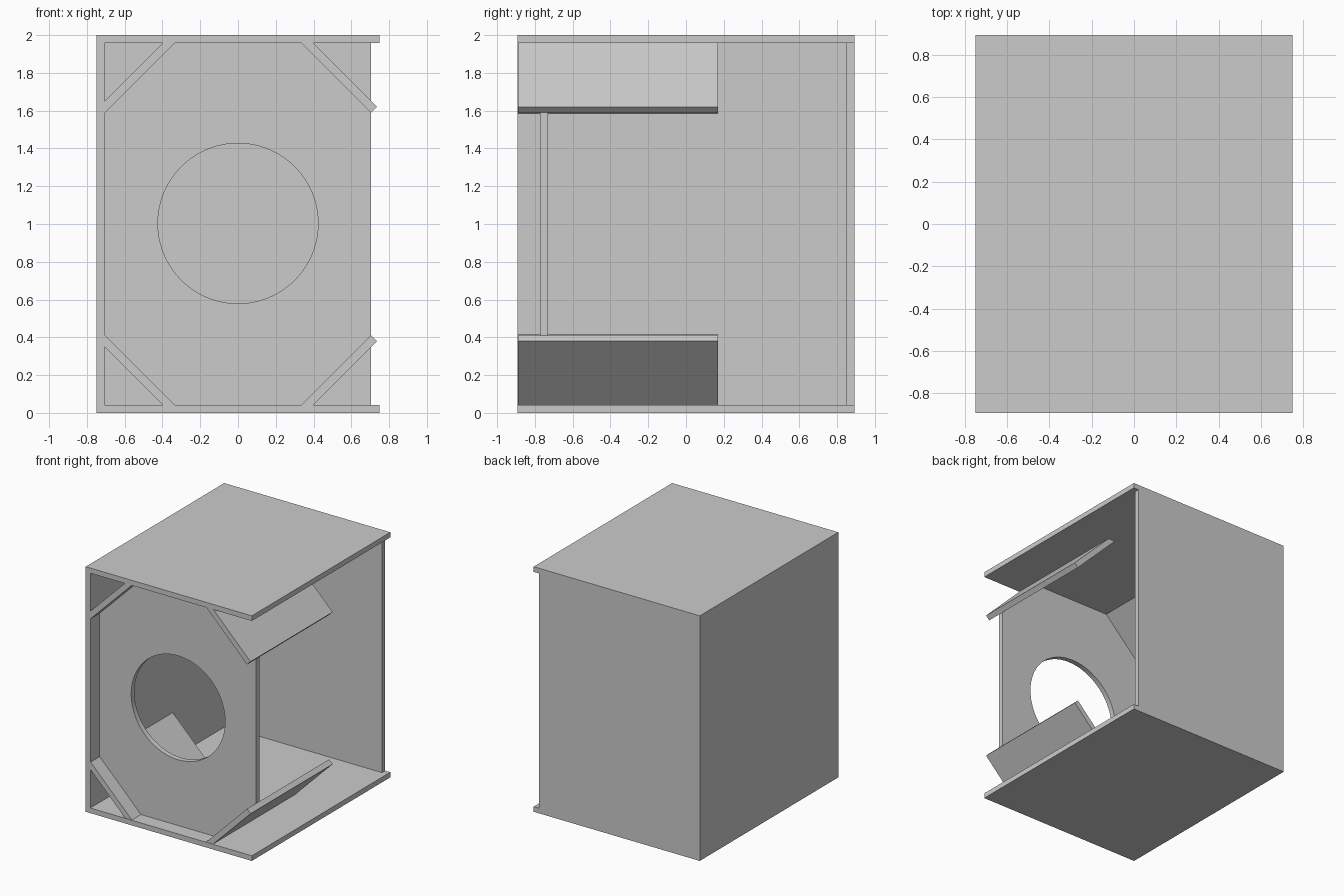
import bpy, bmesh
from math import cos, sin, pi, radians

cube = bpy.data.objects.get("Cube")
if cube:
    bpy.data.objects.remove(cube, do_unlink=True)

mat = bpy.data.materials.new("plain grey")
mat.use_nodes = True
GREY = (0.6, 0.6, 0.6, 1)
mat.diffuse_color = GREY
mat.node_tree.nodes["Principled BSDF"].inputs["Base Color"].default_value = GREY

T = 0.042                      # board thickness
W, D, H = 0.75, 0.893, 2.0     # half width, half depth, height
LEFT, RIGHT = -W + T, 0.704    # inner limits of the boards across x


def prism(name, profile, y0, y1):
    """Extrude an x-z outline from y0 to y1."""
    bm = bmesh.new()
    face = bm.faces.new([bm.verts.new((x, y0, z)) for x, z in profile])
    new = bmesh.ops.extrude_face_region(bm, geom=[face])["geom"]
    bmesh.ops.translate(bm, vec=(0, y1 - y0, 0),
                        verts=[v for v in new if isinstance(v, bmesh.types.BMVert)])
    bmesh.ops.recalc_face_normals(bm, faces=bm.faces)
    mesh = bpy.data.meshes.new(name)
    bm.to_mesh(mesh)
    bm.free()
    mesh.materials.append(mat)
    obj = bpy.data.objects.new(name, mesh)
    bpy.context.collection.objects.link(obj)
    return obj


def board(name, x0, x1, z0, z1, y0=-D, y1=D):
    return prism(name, [(x0, z0), (x1, z0), (x1, z1), (x0, z1)], y0, y1)


# Outer case, open at the front and on one side
board("bottom_panel", -W, W, 0, T)
board("top_panel", -W, W, H - T, H)
board("side_panel", -W, LEFT, T, H - T)
board("back_panel", LEFT, RIGHT, T, H - T, D - T, D)

# Diagonal corner braces: square ends on the open side, trimmed at the side panel
inner, outer, tip = 0.335, 0.398, 0.0315
drop = RIGHT - inner
open_end = [(inner, H - T), (RIGHT, H - T - drop),
            (RIGHT + tip, H - T - drop + tip), (outer, H - T)]
wall_end = [(-inner, H - T), (LEFT, H - T + LEFT + inner),
            (LEFT, H - T + LEFT + outer), (-outer, H - T)]
for side, outline in (("left", open_end), ("right", wall_end)):
    prism(f"upper_{side}_brace", outline, -D + 0.004, 0.17)
    prism(f"lower_{side}_brace", [(x, H - z) for x, z in outline], -D + 0.004, 0.17)

# Recessed eight-sided front baffle fitted between the braces
upper = [(RIGHT, H - T - drop), (inner, H - T), (-inner, H - T),
         (LEFT, H - T + LEFT + inner)]
lower = [(x, H - z) for x, z in reversed(upper)]
baffle = prism("front_baffle", upper + lower, -0.772, -0.772 + T)

# Round opening in the baffle
ring = [(0.424 * cos(2 * pi * i / 96), 1.003 + 0.424 * sin(2 * pi * i / 96)) for i in range(96)]
cutter = prism("opening_cutter", ring, -0.85, -0.65)
cutter.hide_render = True
cut = baffle.modifiers.new("opening", 'BOOLEAN')
cut.operation = 'DIFFERENCE'
cut.solver = 'EXACT'
cut.object = cutter
bpy.ops.object.select_all(action='DESELECT')
baffle.select_set(True)
bpy.context.view_layer.objects.active = baffle
bpy.ops.object.modifier_apply(modifier="opening")
bpy.data.objects.remove(cutter, do_unlink=True)
bpy.ops.object.shade_smooth_by_angle(angle=radians(30))
